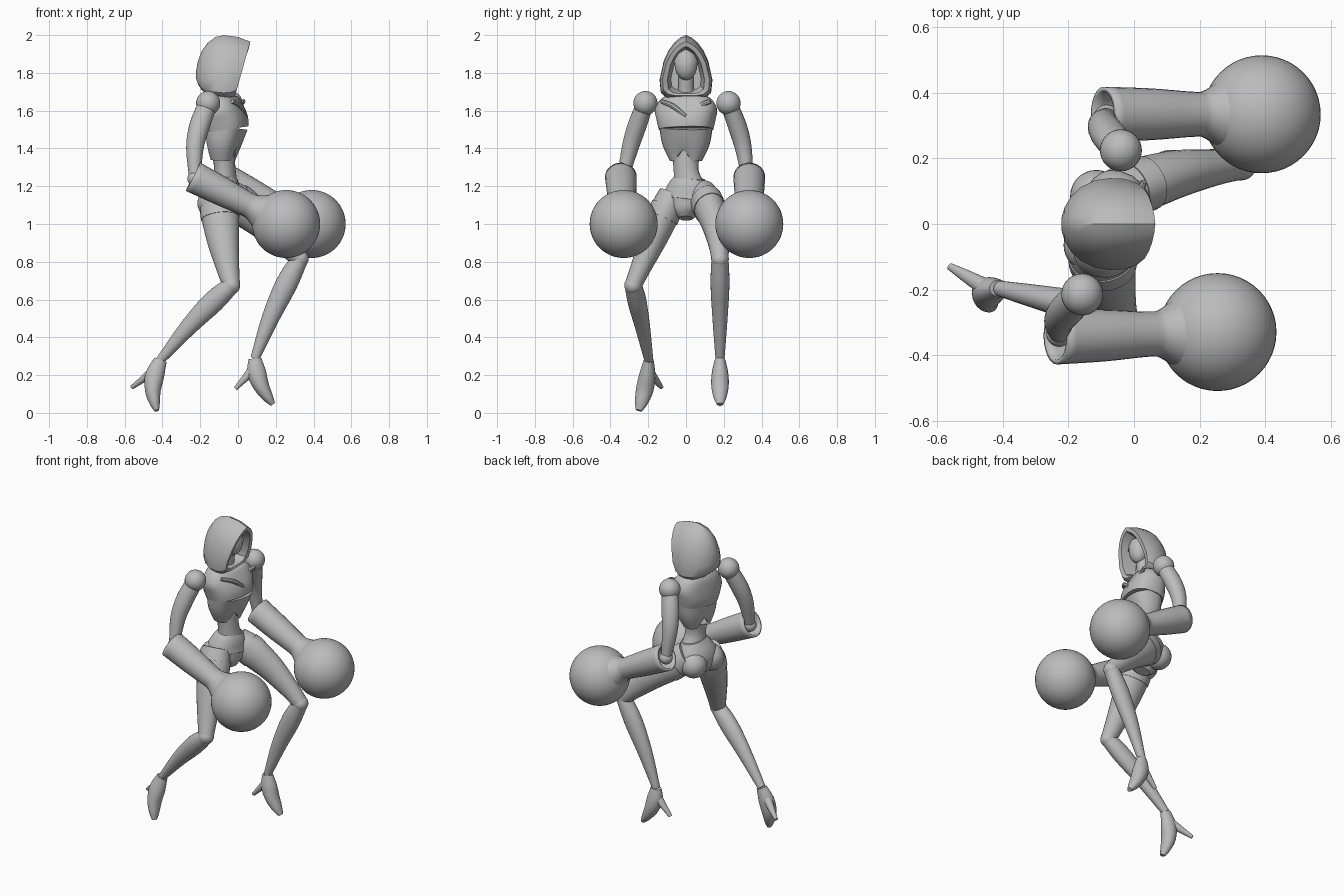
import bpy, bmesh, math
from mathutils import Vector

cube = bpy.data.objects.get("Cube")
if cube:
    bpy.data.objects.remove(cube, do_unlink=True)

GREY = (0.5, 0.5, 0.5, 1)
grey = bpy.data.materials.new("plain_grey")
grey.use_nodes = True
grey.diffuse_color = GREY
grey.node_tree.nodes["Principled BSDF"].inputs["Base Color"].default_value = GREY
parts = []
TWIST = Vector((0.25, 0.97, 0))   # sideways direction of the turned chest
SIDE = Vector((0, 1, 0))


def add_object(name, bm):
    bmesh.ops.recalc_face_normals(bm, faces=bm.faces)
    mesh = bpy.data.meshes.new(name)
    bm.to_mesh(mesh)
    bm.free()
    mesh.materials.append(grey)
    ob = bpy.data.objects.new(name, mesh)
    bpy.context.collection.objects.link(ob)
    parts.append(ob)
    return ob


def skin(name, loops, caps=(True, True)):
    """Join closed loops of points into a surface."""
    bm = bmesh.new()
    rows = [[bm.verts.new(p) for p in loop] for loop in loops]
    n = len(rows[0])
    for row, after in zip(rows, rows[1:]):
        for i in range(n):
            j = (i + 1) % n
            bm.faces.new((row[i], row[j], after[j], after[i]))
    for cap, row in zip(caps, (rows[0], rows[-1])):
        if cap:
            bm.faces.new(row)
    return add_object(name, bm)


def spline(rings, steps):
    """Smoothly interpolate ring values (x, y, z, width, depth)."""
    out = []
    last = len(rings) - 1
    for k in range(last):
        p = [rings[max(0, min(last, k + d))] for d in (-1, 0, 1, 2)]
        for s in range(steps):
            t = s / steps
            out.append([b + t / 2 * (c - a + t * (2*a - 5*b + 4*c - d + t * (3*(b - c) + d - a)))
                        for a, b, c, d in zip(*p)])
    return out + [list(rings[-1])]


def loft(name, rings, side=SIDE, n=24, square=1.0, steps=4, caps=(True, True), shift=None):
    rings = spline(rings, steps)
    centres = [Vector(r[:3]) for r in rings]
    last = len(rings) - 1
    loops = []
    for i, (centre, ring) in enumerate(zip(centres, rings)):
        width, depth = ring[3:]
        tangent = (centres[min(i + 1, last)] - centres[max(i - 1, 0)]).normalized()
        u = (side - tangent * side.dot(tangent)).normalized()
        v = u.cross(tangent)
        loop = []
        for k in range(n):
            angle = math.tau * k / n
            c, s = [math.copysign(abs(f) ** square, f) for f in (math.cos(angle), math.sin(angle))]
            p = centre + u * c * width + v * s * depth
            if shift:
                p.z += shift(c, i / last)
            loop.append(p)
        loops.append(loop)
    return skin(name, loops, caps)


def limb_rings(start, end, bend, sizes):
    """Rings along a gently bowed line; sizes are (fraction, width, depth)."""
    a, b = Vector(start), Vector(end)
    return [(*(a.lerp(b, t) + Vector(bend) * math.sin(math.pi * t)), w, d) for t, w, d in sizes]


def ball(name, centre, radius, stretch=(1, 1, 1), seg=32):
    bm = bmesh.new()
    bmesh.ops.create_uvsphere(bm, u_segments=seg, v_segments=seg // 2, radius=radius)
    for v in bm.verts:
        v.co = v.co * Vector(stretch) + Vector(centre)
    return add_object(name, bm)


# Hood: pointed-arch sections, domed at the back, folded inwards at the rim
half = [(0, 1), (.22, .92), (.45, .76), (.66, .52), (.84, .2), (1, -.4),
        (.95, -.8), (.75, -.95), (.4, -1), (0, -1)]
arch = half + [(-y, z) for y, z in half[-2:0:-1]]
sections = []
for u in (1, .93, .8, .6, .3, 0):
    r = max(.12, math.sqrt(1 - u * u))
    sections.append((-.075 - .147 * u, .14 * r, 1.785 - .125 * r, 1.785 + .215 * r, 0))
sections += [(-.02, .138, 1.665, 1.99, .02), (.025, .125, 1.68, 1.965, .04),
             (.02, .098, 1.69, 1.94, .04), (-.08, .08, 1.71, 1.91, 0)]
skin("hood", [[(x + lean * b, w * a, (lo + hi + b * (hi - lo)) / 2) for a, b in arch]
              for x, w, lo, hi, lean in sections])

# Face with a raised brow mask, and neck
FACE = (-.035, 0, 1.845)
ball("face", FACE, .06, (.95, 1, 1.4))
mask = ball("brow_mask", FACE, .064, (.95, 1, 1.4))
bm = bmesh.new()
bm.from_mesh(mask.data)
for z, up in ((1.85, -1), (1.905, 1)):
    bmesh.ops.bisect_plane(bm, geom=bm.verts[:] + bm.edges[:] + bm.faces[:],
                           plane_co=(0, 0, z), plane_no=(0, 0, up), clear_outer=True)
bm.to_mesh(mask.data)
bm.free()
loft("neck", [(-.1, 0, 1.62, .06, .055), (-.08, 0, 1.7, .042, .042), (-.06, 0, 1.82, .04, .04)])

# Chest: sloping upper shell, then corset with a notched lower edge
loft("upper_chest", [(-.09, 0, 1.69, .07, .05), (-.09, 0, 1.665, .13, .08), (-.08, 0, 1.61, .165, .1),
                     (-.068, 0, 1.55, .155, .115), (-.06, 0, 1.5, .143, .112)], TWIST, square=.8)
loft("corset", [(-.062, 0, 1.515, .141, .108), (-.075, 0, 1.42, .125, .085), (-.08, 0, 1.335, .085, .06)],
     TWIST, square=.8, shift=lambda c, t: .07 * max(0, 1 - 2 * abs(c)) * t ** 3)
loft("waist", [(-.08, 0, 1.42, .085, .06), (-.07, 0, 1.29, .066, .056), (-.07, .015, 1.2, .085, .07)], TWIST)

# Pelvis
loft("pelvis", [(-.07, .02, 1.245, .08, .065), (-.075, .015, 1.2, .112, .085), (-.085, .01, 1.13, .135, .1),
                (-.07, 0, 1.07, .085, .085), (-.06, 0, 1.03, .035, .05)], TWIST, square=.9)

# Shared limb thicknesses
THIGH = [(0, .073, .085), (.2, .083, .1), (.5, .073, .085), (.8, .055, .062), (1, .045, .046)]
SHIN = [(0, .045, .045), (.25, .05, .058), (.6, .04, .046), (1, .024, .024)]
FOOT = [(0, .026, .034), (.3, .043, .05), (.6, .046, .042), (.85, .034, .028), (1, .017, .013)]
HEEL = [(0, .028, .03), (.55, .02, .018), (1, .011, .011)]
UPPER_ARM = [(0, .045, .05), (.3, .05, .054), (.6, .044, .046), (1, .03, .03)]
FOREARM = [(0, .084, .084), (.3, .079, .077), (.56, .069, .067), (.64, .072, .07), (.73, .098, .096)]


def leg(label, hip, knee, ankle, toe, heel, bends):
    thigh_bend, shin_bend, foot_bend = bends
    thigh = limb_rings(hip, knee, thigh_bend, THIGH)
    loft(label + "_thigh", thigh)
    # Raised band where the thigh meets the hip
    band = [(x, y, z, w + .004, d + .004) for x, y, z, w, d in spline(thigh, 4)[3:6]]
    loft(label + "_thigh_band", band, steps=1)
    ball(label + "_knee", knee, .047, seg=24)
    loft(label + "_shin", limb_rings(knee, ankle, shin_bend, SHIN))
    loft(label + "_foot", limb_rings(ankle, toe, foot_bend, FOOT))
    instep = Vector(ankle).lerp(Vector(toe), .22) + Vector(foot_bend)
    loft(label + "_heel", limb_rings(instep, heel, (0, 0, 0), HEEL))


def arm(label, shoulder, elbow, fist, bend):
    ball(label + "_shoulder", shoulder, .064)
    loft(label + "_upper_arm", limb_rings(shoulder, elbow, bend, UPPER_ARM))
    ball(label + "_elbow", elbow, .04, seg=24)
    # Hollow flared cuff running into the large round end
    cuff = Vector(elbow) + Vector((-.01, math.copysign(.01, elbow[1]), .01))
    forearm = loft(label + "_forearm", limb_rings(cuff, fist, (0, 0, 0), FOREARM), caps=(False, True))
    wall = forearm.modifiers.new("wall", "SOLIDIFY")
    wall.thickness = .014
    wall.offset = -1
    ball(label + "_round_fist", fist, .18, seg=48)


leg("front", (-.105, -.07, 1.16), (-.035, -.28, .675), (-.41, -.197, .28), (-.43, -.25, .013),
    (-.562, -.13, .135), ((-.01, 0, 0), (0, 0, .02), (-.03, .01, 0)))
leg("back", (-.07, .085, 1.16), (.327, .18, .815), (.09, .18, .288), (.185, .18, .045),
    (-.014, .18, .128), ((0, .02, .02), (-.015, 0, 0), (-.025, 0, 0)))
arm("front", (-.158, -.215, 1.64), (-.228, -.335, 1.24), (.255, -.33, 1), (-.03, -.01, 0))
arm("back", (-.04, .225, 1.64), (-.083, .325, 1.24), (.39, .335, 1), (-.03, .02, 0))

# Buttocks and the collar ridges meeting in a V on the breastbone
for label, s in (("front", -1), ("back", 1)):
    ball(label + "_buttock", (-.125 + .01 * s, .01 + .075 * s, 1.11), .08)
    loft(label + "_collar_ridge", [(.03 * s, .13 * s, 1.65, .012, .01), (.015, .07 * s, 1.625, .014, .012),
                                   (.04, 0, 1.57, .01, .01)], Vector((0, 0, 1)), n=8)

# Smooth shading with crisp edges
for ob in parts:
    ob.select_set(True)
bpy.context.view_layer.objects.active = parts[0]
bpy.ops.object.shade_smooth_by_angle(angle=math.radians(35))
